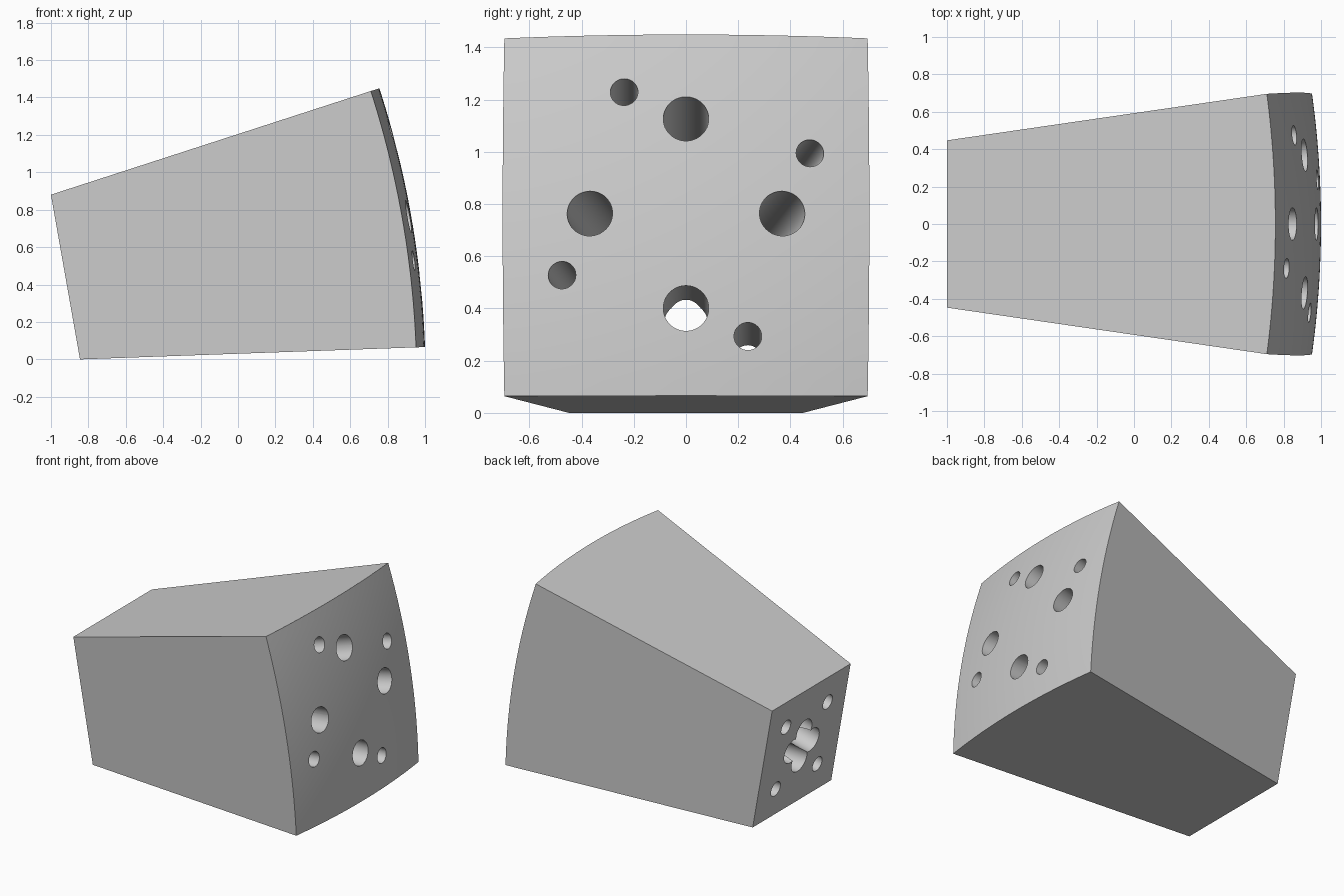
import bpy, bmesh, math
from mathutils import Vector, Matrix

if "Cube" in bpy.data.objects:
    bpy.data.objects.remove(bpy.data.objects["Cube"])

APEX = 3.2        # distance from sphere centre to the flat inner face
RADIUS = 5.077    # outer spherical radius
SLOPE = 0.1397    # spread of the four side walls
SEGMENTS = 24
PLACE = Matrix.Translation((-0.9225, 0, 0.44)) @ Matrix.Rotation(math.radians(-10), 4, "Y")

grey = bpy.data.materials.new("light_grey")
grey.use_nodes = True
colour = (0.6, 0.6, 0.6, 1)
grey.diffuse_color = colour
grey.node_tree.nodes["Principled BSDF"].inputs["Base Color"].default_value = colour


def make_object(name, bm):
    bmesh.ops.recalc_face_normals(bm, faces=bm.faces)
    mesh = bpy.data.meshes.new(name)
    bm.to_mesh(mesh)
    bm.free()
    mesh.materials.append(grey)
    obj = bpy.data.objects.new(name, mesh)
    bpy.context.collection.objects.link(obj)
    obj.matrix_world = PLACE
    return obj


# Tapered block: spherical cap grid, walls running towards the sphere centre
bm = bmesh.new()
bmesh.ops.create_grid(bm, x_segments=SEGMENTS, y_segments=SEGMENTS, size=1)
for v in bm.verts:
    ray = Vector((1, v.co.x * SLOPE, v.co.y * SLOPE)).normalized()
    v.co = ray * RADIUS
rim = [e for e in bm.edges if e.is_boundary]
new = bmesh.ops.extrude_edge_only(bm, edges=rim)["geom"]
for v in [g for g in new if isinstance(g, bmesh.types.BMVert)]:
    v.co *= APEX / v.co.x
bmesh.ops.contextual_create(bm, geom=[g for g in new if isinstance(g, bmesh.types.BMEdge)])
bmesh.ops.translate(bm, verts=bm.verts, vec=(-APEX, 0, 0))
block = make_object("tapered_block", bm)


def drill(start, end, radius, overshoot=0.15):
    """Cut a round hole between two points given in the block's frame."""
    a, b = Vector(start), Vector(end)
    axis = (b - a).normalized()
    a, b = a - axis * overshoot, b + axis * overshoot
    turn = axis.to_track_quat("Z", "Y").to_matrix().to_4x4()
    tool = bmesh.new()
    bmesh.ops.create_cone(tool, cap_ends=True, segments=48, radius1=radius, radius2=radius,
                          depth=(b - a).length, matrix=Matrix.Translation((a + b) / 2) @ turn)
    cutter = make_object("hole_cutter", tool)
    cutter.hide_render = True
    mod = block.modifiers.new("hole", "BOOLEAN")
    mod.operation = "DIFFERENCE"
    mod.solver = "EXACT"
    mod.object = cutter
    bpy.context.view_layer.objects.active = block
    bpy.ops.object.modifier_apply(modifier=mod.name)
    bpy.data.objects.remove(cutter)


# Four wide and four narrow slanted holes, repeated each quarter turn
for i in range(4):
    quarter = Matrix.Rotation(i * math.pi / 2, 3, "X")
    drill(quarter @ Vector((0, 0, 0.11)), quarter @ Vector((1.86, 0, 0.368)), 0.087)
    drill(quarter @ Vector((0, -0.237, 0.237)), quarter @ Vector((1.85, -0.237, 0.475)), 0.053)

# Short pocket where the wide holes meet
drill((0, 0, 0), (0.25, 0, 0), 0.08)

bpy.ops.object.select_all(action="DESELECT")
block.select_set(True)
bpy.context.view_layer.objects.active = block
bpy.ops.object.shade_smooth_by_angle(angle=math.radians(20))
